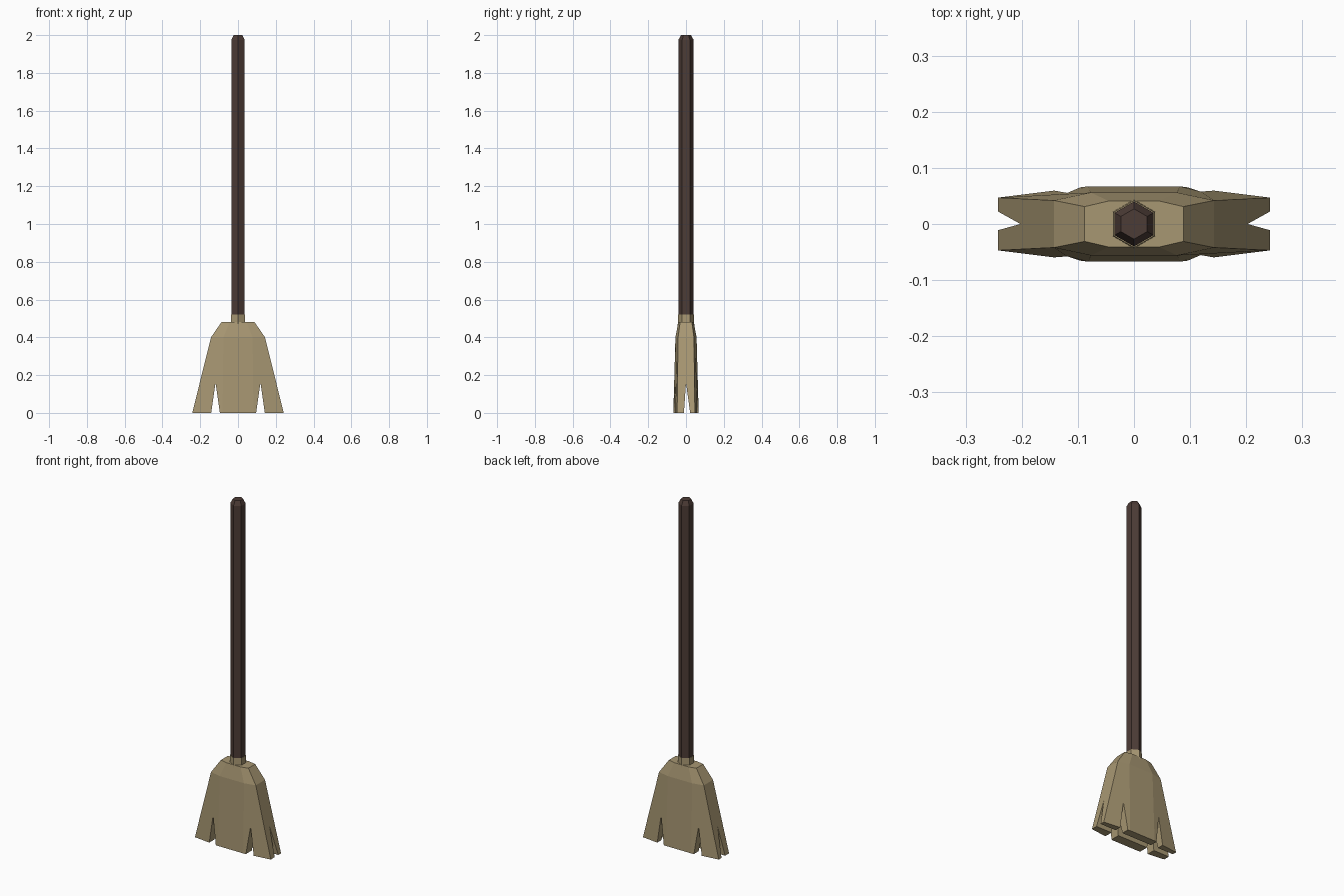
import bpy, bmesh, math

if "Cube" in bpy.data.objects:
    bpy.data.objects.remove(bpy.data.objects["Cube"])


def material(name, rgb):
    m = bpy.data.materials.new(name)
    m.diffuse_color = (*rgb, 1)
    m.use_nodes = True
    m.node_tree.nodes["Principled BSDF"].inputs["Base Color"].default_value = m.diffuse_color
    return m


WOOD = material("dark wood", (0.073, 0.045, 0.037))
STRAW = material("straw", (0.39, 0.31, 0.17))


def loft(name, rings, mat):
    """Solid through a stack of matching rings, capped at both ends."""
    bm = bmesh.new()
    loops = [[bm.verts.new(p) for p in ring] for ring in rings]
    for a, b in zip(loops, loops[1:]):
        for i in range(len(a)):
            j = (i + 1) % len(a)
            bm.faces.new((a[i], a[j], b[j], b[i]))
    bm.faces.new(loops[0][::-1])
    bm.faces.new(loops[-1])
    bmesh.ops.recalc_face_normals(bm, faces=bm.faces)
    me = bpy.data.meshes.new(name)
    bm.to_mesh(me)
    bm.free()
    me.materials.append(mat)
    ob = bpy.data.objects.new(name, me)
    bpy.context.collection.objects.link(ob)
    return ob


def hexagon(r, z):
    # corners point along y
    return [(r * math.sin(k * math.pi / 3), r * math.cos(k * math.pi / 3), z) for k in range(6)]


def octagon(x_out, y_out, x_in, y_in, z):
    q = [(x_out, y_out), (x_in, y_in)]
    half = q + [(-x, y) for x, y in q[::-1]]
    return [(x, y, z) for x, y in half + [(-x, -y) for x, y in half]]


# handle with bevelled tip, and straw collar
loft("handle", [hexagon(0.04, 0.5), hexagon(0.04, 1.975), hexagon(0.027, 2.0)], WOOD)
loft("collar", [hexagon(0.044, 0.46), hexagon(0.042, 0.52)], STRAW)

# flared flat bristle head
head = loft("bristles", [octagon(0.242, 0.047, 0.082, 0.067, 0),
                         octagon(0.143, 0.042, 0.077, 0.056, 0.4),
                         octagon(0.088, 0.031, 0.045, 0.041, 0.48)], STRAW)


def cut_wedge(lo, hi, apex, along_x):
    """Cut a triangular slit (lo..hi at z = 0, meeting at apex, z = 0.16)."""
    k = 1.125  # extend below the ground for a clean cut
    tri = [(apex + (lo - apex) * k, -0.02), (apex + (hi - apex) * k, -0.02), (apex, 0.16)]
    ends = [[(s, u, z) if along_x else (u, s, z) for u, z in tri] for s in (-0.5, 0.5)]
    cutter = loft("slit_cutter", ends, STRAW)
    cutter.hide_render = True
    mod = head.modifiers.new("slit", 'BOOLEAN')
    mod.operation, mod.solver, mod.object = 'DIFFERENCE', 'EXACT', cutter
    return cutter


# two slits through the front, one running lengthwise
cutters = [cut_wedge(s * 0.119 - 0.023, s * 0.119 + 0.023, s * 0.119, False) for s in (-1, 1)]
cutters.append(cut_wedge(-0.011, 0.022, 0.0, True))

# bake the cuts and discard the cutters
bpy.context.view_layer.update()
deps = bpy.context.evaluated_depsgraph_get()
baked = bpy.data.meshes.new_from_object(head.evaluated_get(deps))
head.modifiers.clear()
head.data = baked
for c in cutters:
    bpy.data.objects.remove(c)
